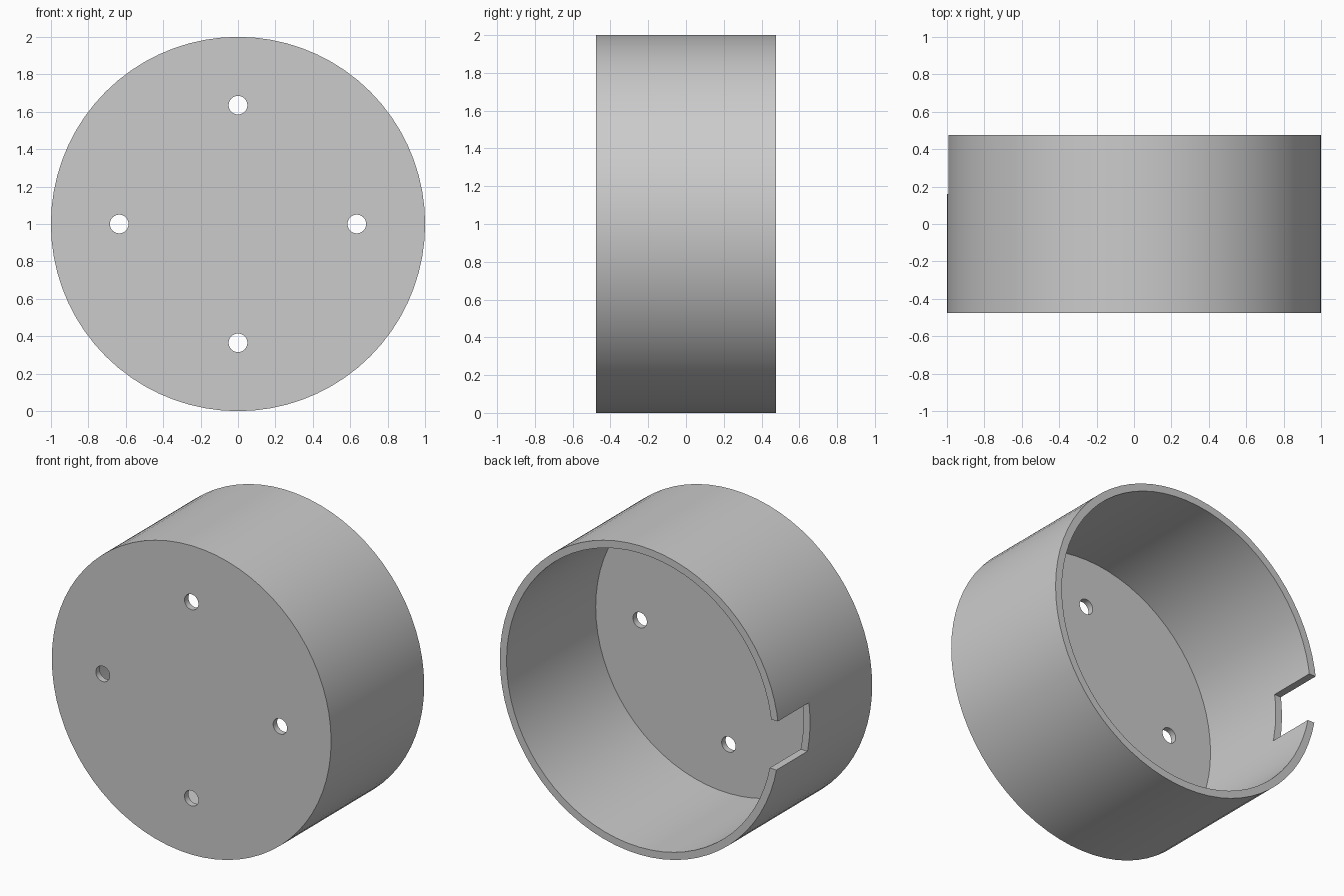
import bpy
import math
from mathutils import Matrix, Vector

if "Cube" in bpy.data.objects:
    bpy.data.objects.remove(bpy.data.objects["Cube"], do_unlink=True)

RADIUS, WALL, FLOOR = 1.0, 0.048, 0.04
HALF_DEPTH = 0.476
HOLE_RADIUS, HOLE_CIRCLE = 0.05, 0.635
CENTRE_Z = 1.0

grey = bpy.data.materials.new("plain_grey")
grey.use_nodes = True
colour = (0.6, 0.6, 0.6, 1)
grey.diffuse_color = colour
grey.node_tree.nodes["Principled BSDF"].inputs["Base Color"].default_value = colour


def cylinder(name, radius, y0, y1, x=0, z=CENTRE_Z, sides=72):
    """Cylinder lying along the y axis."""
    bpy.ops.mesh.primitive_cylinder_add(
        vertices=sides, radius=radius, depth=y1 - y0,
        location=(x, (y0 + y1) / 2, z), rotation=(math.pi / 2, 0, 0))
    obj = bpy.context.object
    obj.name = name
    return obj


def box(name, low, high):
    low, high = Vector(low), Vector(high)
    bpy.ops.mesh.primitive_cube_add(size=1, location=(low + high) / 2)
    obj = bpy.context.object
    obj.name = name
    obj.data.transform(Matrix.Diagonal((*(high - low), 1)))
    return obj


def cut(target, cutter):
    """Subtract the cutter and discard it."""
    mod = target.modifiers.new(cutter.name, "BOOLEAN")
    mod.operation = "DIFFERENCE"
    mod.solver = "EXACT"
    mod.object = cutter
    bpy.context.view_layer.objects.active = target
    bpy.ops.object.modifier_apply(modifier=mod.name)
    bpy.data.objects.remove(cutter, do_unlink=True)


# Round body, closed at the front
cup = cylinder("round_cup", RADIUS, -HALF_DEPTH, HALF_DEPTH)
cup.data.materials.append(grey)

# Hollow, open at the back
cut(cup, cylinder("hollow", RADIUS - WALL, FLOOR - HALF_DEPTH, HALF_DEPTH + 0.2))

# Four screw holes through the front plate
for i in range(4):
    angle = i * math.pi / 2
    cut(cup, cylinder("screw_hole", HOLE_RADIUS, -HALF_DEPTH - 0.1, 0.1 - HALF_DEPTH,
                      HOLE_CIRCLE * math.cos(angle),
                      CENTRE_Z + HOLE_CIRCLE * math.sin(angle), 32))

# Cable notch in the rim
cut(cup, box("cable_notch", (-1.2, 0.159, CENTRE_Z - 0.19),
             (-0.7, HALF_DEPTH + 0.2, CENTRE_Z + 0.127)))

# Smooth walls with crisp edges
bpy.ops.object.select_all(action="DESELECT")
cup.select_set(True)
bpy.context.view_layer.objects.active = cup
bpy.ops.object.shade_smooth_by_angle(angle=math.radians(30))
